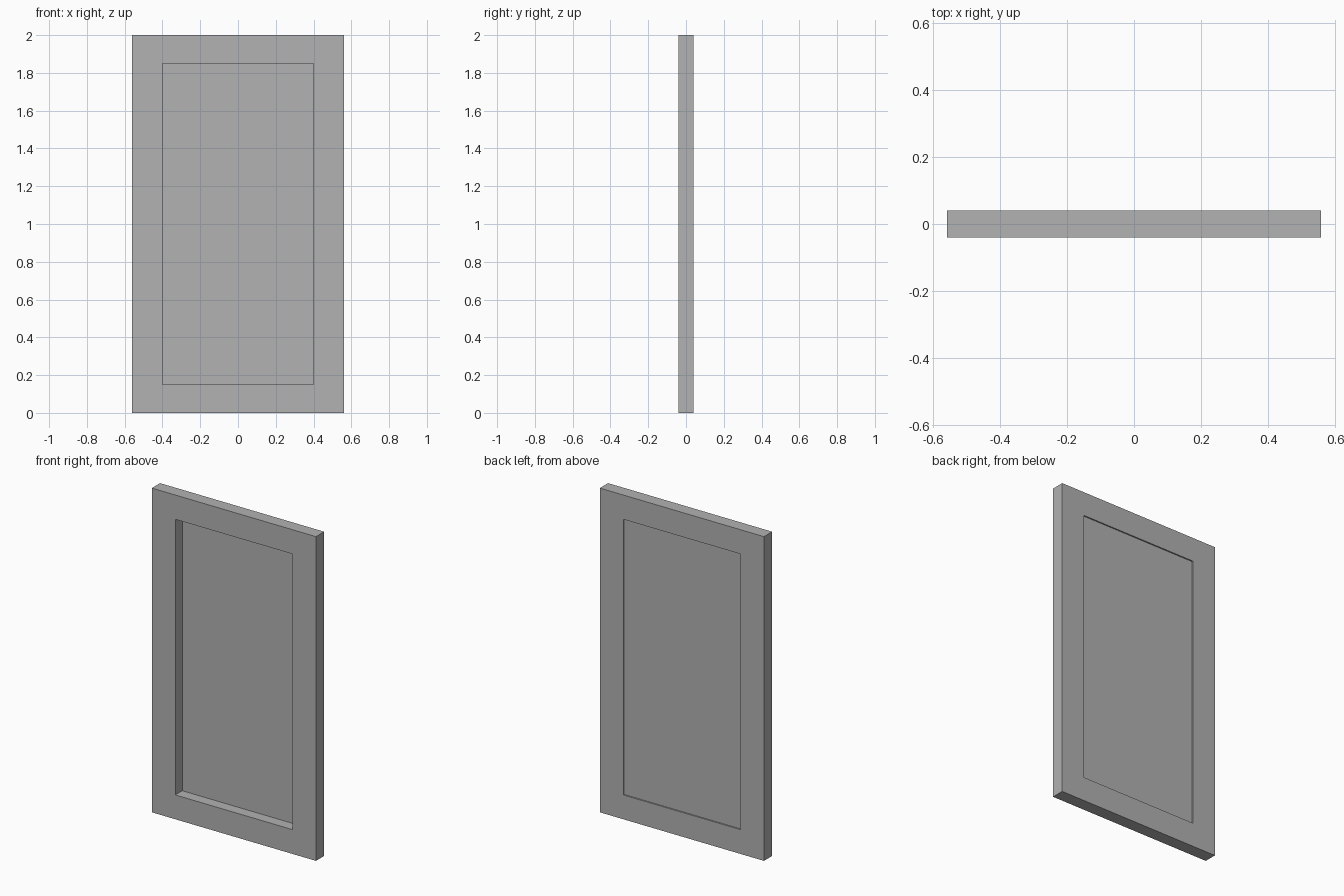
import bpy
import bmesh
from mathutils import Vector

cube = bpy.data.objects.get("Cube")
if cube:
    bpy.data.objects.remove(cube, do_unlink=True)

WIDTH, DEPTH, HEIGHT = 1.12, 0.08, 2.0
OPEN_W, OPEN_H = 0.80, 1.70
PANEL_Y, PANEL_T = 0.03, 0.004

# Single grey finish
grey = bpy.data.materials.new("plain_grey")
color = (0.445, 0.445, 0.445, 1.0)
grey.use_nodes = True
grey.diffuse_color = color
grey.node_tree.nodes["Principled BSDF"].inputs["Base Color"].default_value = color


def rectangle(bm, w, h, y):
    """Closed loop of edges in the xz plane, centred at mid height."""
    signs = ((-1, -1), (1, -1), (1, 1), (-1, 1))
    verts = [bm.verts.new((sx * w / 2, y, HEIGHT / 2 + sz * h / 2)) for sx, sz in signs]
    return verts


def finish(bm, name):
    bmesh.ops.recalc_face_normals(bm, faces=bm.faces[:])
    mesh = bpy.data.meshes.new(name)
    bm.to_mesh(mesh)
    bm.free()
    mesh.materials.append(grey)
    obj = bpy.data.objects.new(name, mesh)
    bpy.context.collection.objects.link(obj)


def extrude_back(bm, depth):
    result = bmesh.ops.extrude_face_region(bm, geom=bm.faces[:], use_keep_orig=True)
    moved = [g for g in result["geom"] if isinstance(g, bmesh.types.BMVert)]
    bmesh.ops.translate(bm, verts=moved, vec=Vector((0, depth, 0)))


# Surrounding frame: mitred ring extruded front to back
bm = bmesh.new()
outer = rectangle(bm, WIDTH, HEIGHT, -DEPTH / 2)
inner = rectangle(bm, OPEN_W, OPEN_H, -DEPTH / 2)
for i in range(4):
    j = (i + 1) % 4
    bm.faces.new((outer[i], outer[j], inner[j], inner[i]))
extrude_back(bm, DEPTH)
finish(bm, "door_frame")

# Thin inset panel, set close to the back
bm = bmesh.new()
bm.faces.new(rectangle(bm, OPEN_W, OPEN_H, PANEL_Y - PANEL_T / 2))
extrude_back(bm, PANEL_T)
finish(bm, "inset_panel")
